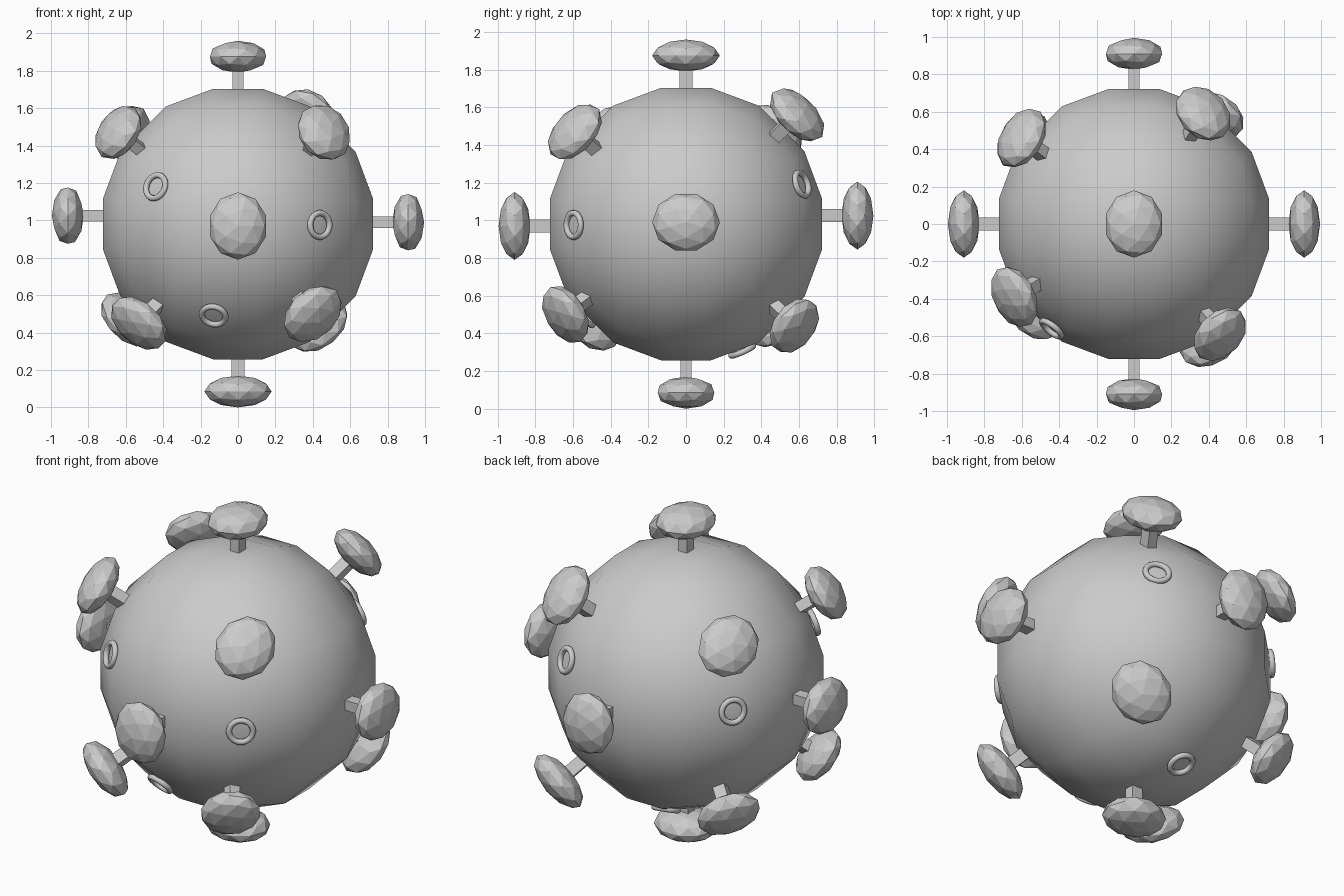
import bpy, bmesh
from mathutils import Vector, Matrix

if "Cube" in bpy.data.objects:
    bpy.data.objects.remove(bpy.data.objects["Cube"])

CENTRE = Vector((0, 0, 0.98))
Z = Vector((0, 0, 1))


def add_object(name, bm, smooth=False):
    mesh = bpy.data.meshes.new(name)
    bm.to_mesh(mesh)
    bm.free()
    for p in mesh.polygons:
        p.use_smooth = smooth
    ob = bpy.data.objects.new(name, mesh)
    bpy.context.collection.objects.link(ob)
    return ob


def aim(ob, offset, direction):
    ob.rotation_mode = 'QUATERNION'
    ob.rotation_quaternion = Z.rotation_difference(direction)
    ob.location = CENTRE + offset


# body: coarse rounded-cube ball, smooth shaded
bm = bmesh.new()
grid = (-0.615, -0.184, 0.184, 0.615)
for axis in range(3):
    for side in (-1, 1):
        for a in grid:
            for b in grid:
                p = [a, b]
                p.insert(axis, side)
                bm.verts.new(Vector(p).normalized() * 0.747)
bmesh.ops.convex_hull(bm, input=bm.verts[:])
bmesh.ops.join_triangles(bm, faces=bm.faces[:], angle_face_threshold=0.15, angle_shape_threshold=0.7)
bmesh.ops.recalc_face_normals(bm, faces=bm.faces[:])
add_object("body", bm, True).location = CENTRE

# knobs: square stalk with a flattened faceted head
knobs = [
    (0, 0, 0.895), (0, 0, -0.895), (0.91, 0, 0.01), (-0.91, 0, 0.045),
    (0, -0.91, -0.01), (0, 0.91, 0.045),
    (0.46, -0.59, 0.49), (0.37, 0.59, 0.58), (-0.60, 0.46, 0.49), (-0.64, -0.39, 0.49),
    (0.40, -0.64, -0.48), (-0.53, -0.48, -0.53), (0.43, 0.575, -0.54), (-0.59, 0.445, -0.51),
]
for i, k in enumerate(knobs, 1):
    pos = Vector(k)
    d = pos.normalized()
    tilt = d.copy()
    if i <= 6:  # the axis-aligned heads sit square
        tilt = Vector([round(c) for c in d])
    bm = bmesh.new()
    bmesh.ops.create_icosphere(bm, subdivisions=2, radius=1)
    bmesh.ops.scale(bm, vec=(0.158, 0.18, 0.085), verts=bm.verts[:])
    aim(add_object(f"knob_head_{i}", bm), pos, tilt)
    bm = bmesh.new()
    bmesh.ops.create_cube(bm, size=1)
    bmesh.ops.scale(bm, vec=(0.06, 0.068, 0.21), verts=bm.verts[:])
    aim(add_object(f"knob_stalk_{i}", bm), pos - tilt * 0.125, tilt)

# small rings lying on the surface
rings = [(-0.44, -0.56, 0.20), (0.44, -0.60, -0.005), (-0.13, -0.54, -0.49),
         (0.35, 0.61, 0.21), (-0.60, 0.42, 0.09), (-0.08, 0.30, -0.675)]
for i, r in enumerate(rings, 1):
    d = Vector(r).normalized()
    bpy.ops.mesh.primitive_torus_add(major_segments=24, minor_segments=10,
                                     major_radius=0.064, minor_radius=0.016)
    ob = bpy.context.object
    ob.name = f"surface_ring_{i}"
    bpy.ops.object.shade_smooth()
    aim(ob, d * 0.74, d)
